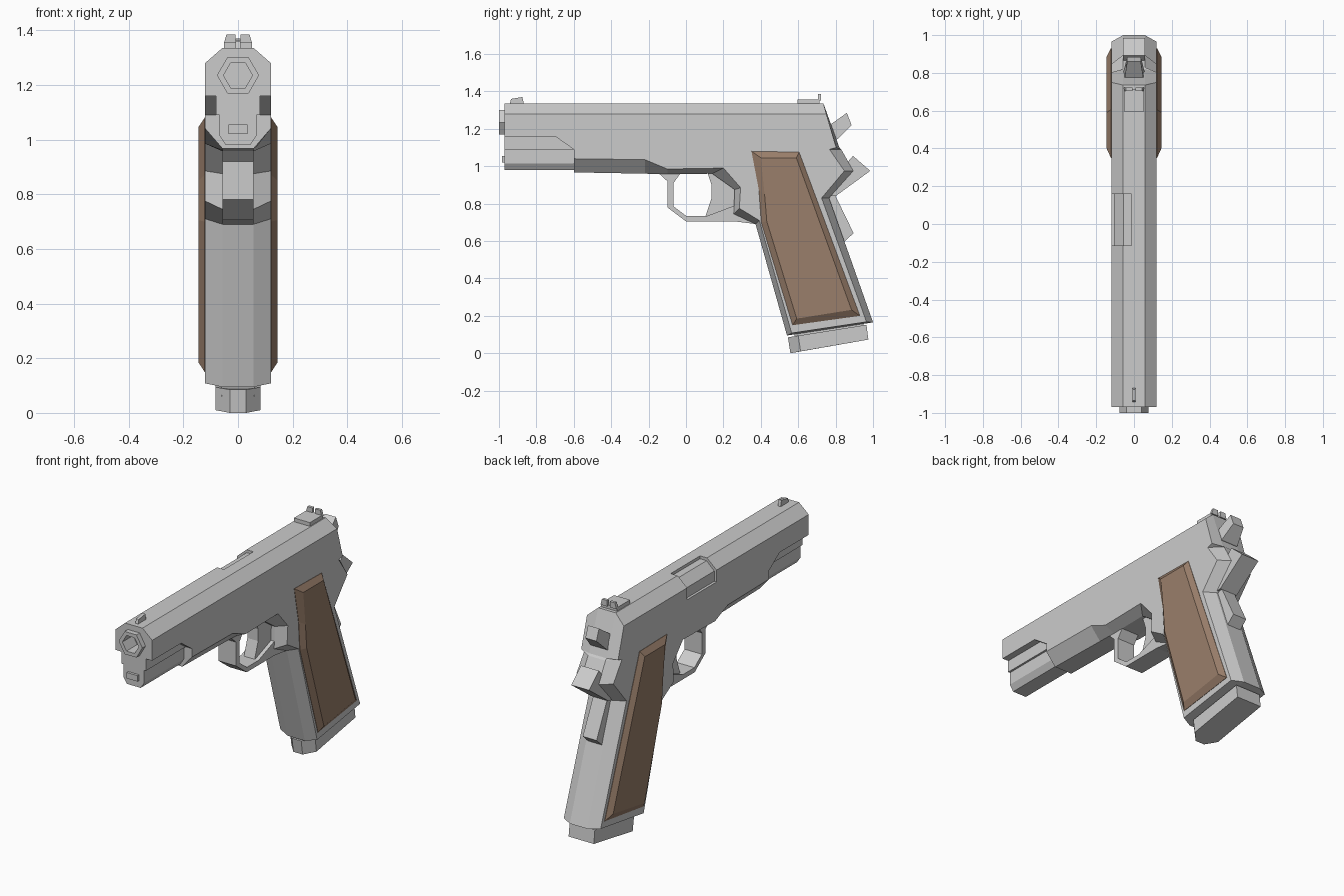
import bpy, bmesh, math

if "Cube" in bpy.data.objects:
    bpy.data.objects.remove(bpy.data.objects["Cube"])


def loft(name, rings, color=None):
    """Skin a stack of matching point rings and cap both ends."""
    bm = bmesh.new()
    loops = [[bm.verts.new(p) for p in r] for r in rings]
    n = len(loops[0])
    for a, b in zip(loops, loops[1:]):
        for i in range(n):
            j = (i + 1) % n
            bm.faces.new((a[i], a[j], b[j], b[i]))
    bm.faces.new(loops[0])
    bm.faces.new(loops[-1])
    bmesh.ops.recalc_face_normals(bm, faces=bm.faces)
    mesh = bpy.data.meshes.new(name)
    bm.to_mesh(mesh)
    bm.free()
    obj = bpy.data.objects.new(name, mesh)
    bpy.context.collection.objects.link(obj)
    if color:
        mesh.materials.append(color)
    return obj


def side(x, pts):
    return [(x, y, z) for y, z in pts]


def plate(name, hw, pts):
    """Side profile (y, z) extruded symmetrically in x."""
    return loft(name, [side(-hw, pts), side(hw, pts)])


def chamfered(name, hw_in, outer, hw_out, inner):
    """Wide middle profile with a bevelled rim down to the side faces."""
    return loft(name, [side(-hw_out, inner), side(-hw_in, outer),
                       side(hw_in, outer), side(hw_out, inner)])


def along_y(name, y0, y1, pts):
    """Front profile (x, z) extruded along y."""
    return loft(name, [[(x, y, z) for x, z in pts] for y in (y0, y1)])


def rect(x0, x1, z0, z1):
    return [(x0, z0), (x1, z0), (x1, z1), (x0, z1)]


def hexagon(r, z):
    return [(r * math.cos(k * math.pi / 3), z + r * math.sin(k * math.pi / 3)) for k in range(6)]


def cut(cutter, *targets):
    for t in targets:
        m = t.modifiers.new("cut", 'BOOLEAN')
        m.object, m.operation, m.solver = cutter, 'DIFFERENCE', 'EXACT'
        bpy.context.view_layer.objects.active = t
        bpy.ops.object.modifier_apply(modifier=m.name)
    bpy.data.objects.remove(cutter)


# slide and frame in one bevelled body
outer = [(-.97, 1.335), (.735, 1.335), (.82, 1.10), (.83, 1.09), (.895, .975), (.765, .83),
         (1.0, .165), (.54, .095), (.372, .69), (.255, .745), (.26, .875), (.14, .96),
         (-.1, .957), (-.22, .96), (-.6, .967), (-.6, 1.09), (-.7, 1.16), (-.97, 1.16)]
inner = [(-.97, 1.28), (.75, 1.28), (.803, 1.10), (.767, 1.09), (.847, .975), (.725, .83),
         (.965, .168), (.565, .108), (.392, .71), (.285, .775), (.292, .885), (.2, .99),
         (-.1, .985), (-.22, 1.035), (-.6, 1.04), (-.6, 1.09), (-.7, 1.16), (-.97, 1.16)]
body = chamfered("slide_and_frame", .057, outer, .12, inner)

# spring housing under the muzzle, and its plug
half = [(.08, 1.18), (.08, 1.09), (.068, 1.09), (.068, 1.015), (.045, .98)]
along_y("spring_housing", -.97, -.55, half + [(-x, z) for x, z in reversed(half)])
along_y("spring_plug", -.985, -.95, rect(-.035, .035, 1.02, 1.055))

# muzzle with bore
muzzle = along_y("muzzle", -1.0, -.93, hexagon(.077, 1.235))
cut(along_y("bore_cutter", -1.1, -.9, hexagon(.053, 1.235)), body, muzzle)

# ejection port showing the chamber
cut(along_y("port_cutter", -.113, .16, rect(-.2, -.012, 1.21, 1.4)), body)
along_y("chamber", -.14, .19, [(0, 1.19), (-.105, 1.19), (-.105, 1.27), (-.055, 1.318), (0, 1.318)])

# trigger guard and trigger
plate("trigger_guard", .057, [
    (-.16, .975), (-.1, .92), (-.1, .78), (0, .705), (.26, .705), (.38, .69), (.4, .76),
    (.26, .79), (.11, .733), (.003, .733), (-.067, .785), (-.067, .91), (-.02, .975)])
plate("trigger", .035, [(.11, .98), (.137, .9), (.137, .83), (.105, .735), (.18, .735),
                        (.28, .79), (.28, .9), (.22, .98)])

# hammer, tapering to its tip
hammer = plate("hammer", .055, [(.74, 1.2), (.86, 1.285), (.885, 1.22), (.81, 1.145), (.76, 1.13)])
for v in hammer.data.vertices:
    if v.co.y > .83:
        v.co.x *= .65

# beavertail and the spur below it
plate("beavertail", .058, [(.78, .98), (.845, 1.0), (.893, 1.055), (.985, .975), (.8, .84), (.74, .84)])
plate("grip_spur", .045, [(.74, .86), (.8, .84), (.896, .642), (.845, .595), (.78, .65)])

# grip panels, bevelled
wood = bpy.data.materials.new("grip_wood")
wood.diffuse_color = (.32, .21, .145, 1)
wood.use_nodes = True
wood.node_tree.nodes["Principled BSDF"].inputs["Base Color"].default_value = wood.diffuse_color
base = [(.35, 1.08), (.605, 1.075), (.93, .2), (.57, .15), (.402, .7), (.39, .87)]
face = [(.4, 1.045), (.59, 1.045), (.885, .232), (.592, .185), (.432, .705), (.42, .85)]
for s, label in ((1, "right"), (-1, "left")):
    loft("grip_panel_" + label, [side(s * .1, base), side(s * .122, base), side(s * .145, face)], wood)

# magazine base
chamfered("magazine_base", .03, [(.545, .085), (.965, .152), (.975, .073), (.558, 0)],
          .082, [(.6, .094), (.965, .152), (.975, .073), (.613, .01)])
plate("magazine", .06, [(.58, .2), (.95, .2), (.95, .12), (.58, .06)])

# sights
plate("front_sight", .009, [(-.945, 1.325), (-.935, 1.36), (-.875, 1.37), (-.865, 1.325)])
along_y("rear_sight_base", .595, .715, rect(-.052, .052, 1.325, 1.357))
for s, label in ((1, "right"), (-1, "left")):
    along_y("rear_sight_blade_" + label, .705, .722,
            [(s * .009, 1.35), (s * .052, 1.35), (s * .042, 1.385), (s * .009, 1.385)])
